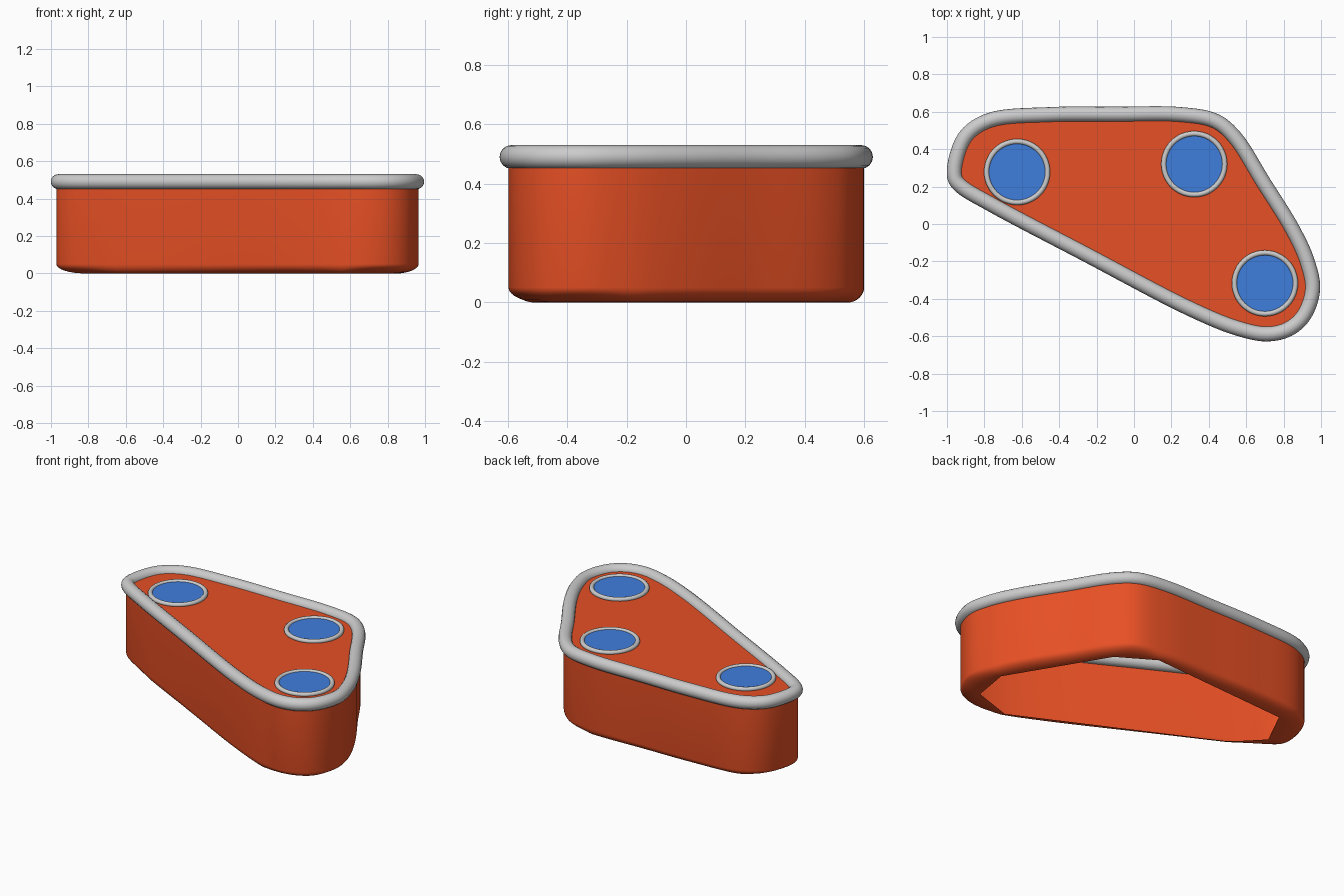
import bpy, bmesh, math
from mathutils import Vector
from mathutils.geometry import intersect_point_line

if "Cube" in bpy.data.objects:
    bpy.data.objects.remove(bpy.data.objects["Cube"])

# plan outline of the rim centreline
PTS = [(-0.957, 0.245), (-0.953, 0.34), (-0.895, 0.475), (-0.77, 0.555), (-0.45, 0.585),
       (-0.1, 0.587), (0.25, 0.585), (0.435, 0.55), (0.54, 0.462), (0.692, 0.222),
       (0.847, -0.028), (0.926, -0.2), (0.955, -0.35), (0.907, -0.49), (0.825, -0.562),
       (0.71, -0.588), (0.55, -0.556), (0.30, -0.453), (-0.265, -0.158), (-0.76, 0.103),
       (-0.925, 0.202)]
# corners of the faceted opening underneath
HOLE = [(0.82, -0.43), (0.86, -0.19), (0.50, 0.41), (0.27, 0.55),
        (-0.70, 0.49), (-0.82, 0.25), (-0.66, 0.085), (0.56, -0.515)]
RIM_Z, RIM_R, LID_Z = 0.49, 0.04, 0.496


def material(name, rgb):
    m = bpy.data.materials.new(name)
    m.diffuse_color = (*rgb, 1)
    m.use_nodes = True
    m.node_tree.nodes["Principled BSDF"].inputs["Base Color"].default_value = m.diffuse_color
    return m


def smooth_loop(pts, steps=8):
    """Closed centripetal Catmull-Rom curve through the points."""
    p = [Vector((*q, 0)) for q in pts]
    n, out = len(p), []
    for i in range(n):
        a, b, c, d = (p[(i + k) % n] for k in (-1, 0, 1, 2))
        t0 = 0
        t1 = t0 + math.sqrt((b - a).length)
        t2 = t1 + math.sqrt((c - b).length)
        t3 = t2 + math.sqrt((d - c).length)
        for s in range(steps):
            t = t1 + (t2 - t1) * s / steps
            mix = lambda u, v, ta, tb: u + (v - u) * ((t - ta) / (tb - ta))
            ab, bc, cd = mix(a, b, t0, t1), mix(b, c, t1, t2), mix(c, d, t2, t3)
            out.append(mix(mix(ab, bc, t0, t2), mix(bc, cd, t1, t3), t1, t2))
    return out


def nearest_on_hole(p):
    best = None
    for i in range(len(HOLE)):
        a, b = Vector((*HOLE[i - 1], 0)), Vector((*HOLE[i], 0))
        q, f = intersect_point_line(p, a, b)
        q = a.lerp(b, min(1, max(0, f)))
        if best is None or (q - p).length < (best - p).length:
            best = q
    return best


def finish(bm, name, mat):
    bmesh.ops.remove_doubles(bm, verts=bm.verts, dist=1e-5)
    bmesh.ops.recalc_face_normals(bm, faces=bm.faces)
    me = bpy.data.meshes.new(name)
    bm.to_mesh(me)
    bm.free()
    for f in me.polygons:
        f.use_smooth = True
    ob = bpy.data.objects.new(name, me)
    bpy.context.collection.objects.link(ob)
    if mat:
        me.materials.append(mat)
    return ob


orange = material("orange", (0.80, 0.08, 0.018))
blue = material("blue", (0.05, 0.21, 0.72))
up = Vector((0, 0, 1))
loop = smooth_loop(PTS)
# outward directions along the outline (it runs clockwise seen from above)
sides = [(loop[(i + 1) % len(loop)] - loop[i - 1]).normalized().cross(-up)
         for i in range(len(loop))]
wall = [p + s * 0.01 for p, s in zip(loop, sides)]

# wall, curling in at the foot to the faceted opening
bm = bmesh.new()
rows = [(RIM_Z, 0)] + [(0.05 * (1 - math.sin(a)), 1 - math.cos(a))
                       for a in (i * math.pi / 16 for i in range(9))]
rings = [[bm.verts.new(p.lerp(nearest_on_hole(p), f) + up * z) for p in wall] for z, f in rows]
for r0, r1 in zip(rings, rings[1:]):
    for i in range(len(wall)):
        bm.faces.new((r0[i - 1], r0[i], r1[i], r1[i - 1]))
finish(bm, "wall", orange)

# lid plate
bm = bmesh.new()
bm.faces.new([bm.verts.new(p + up * LID_Z) for p in reversed(loop)])
finish(bm, "lid", orange)

# round rim swept along the outline
bm = bmesh.new()
rings = [[bm.verts.new(p + up * RIM_Z + RIM_R * (s * math.cos(a) + up * math.sin(a)))
          for a in (k * math.tau / 16 for k in range(16))] for p, s in zip(loop, sides)]
for i in range(len(rings)):
    for k in range(16):
        bm.faces.new((rings[i - 1][k - 1], rings[i - 1][k], rings[i][k], rings[i][k - 1]))
finish(bm, "rim", None)

# three round pads with grey rings
for n, (x, y) in enumerate([(-0.625, 0.278), (0.322, 0.32), (0.70, -0.317)], 1):
    bpy.ops.mesh.primitive_cylinder_add(vertices=48, radius=0.158, depth=0.016,
                                        location=(x, y, LID_Z + 0.002))
    pad = bpy.context.object
    pad.name = f"pad_{n}"
    pad.data.materials.append(blue)
    bpy.ops.object.shade_smooth_by_angle()
    bpy.ops.mesh.primitive_torus_add(major_segments=48, minor_segments=12, major_radius=0.163,
                                     minor_radius=0.014, location=(x, y, LID_Z + 0.006))
    bpy.context.object.name = f"pad_ring_{n}"
    bpy.ops.object.shade_smooth()
